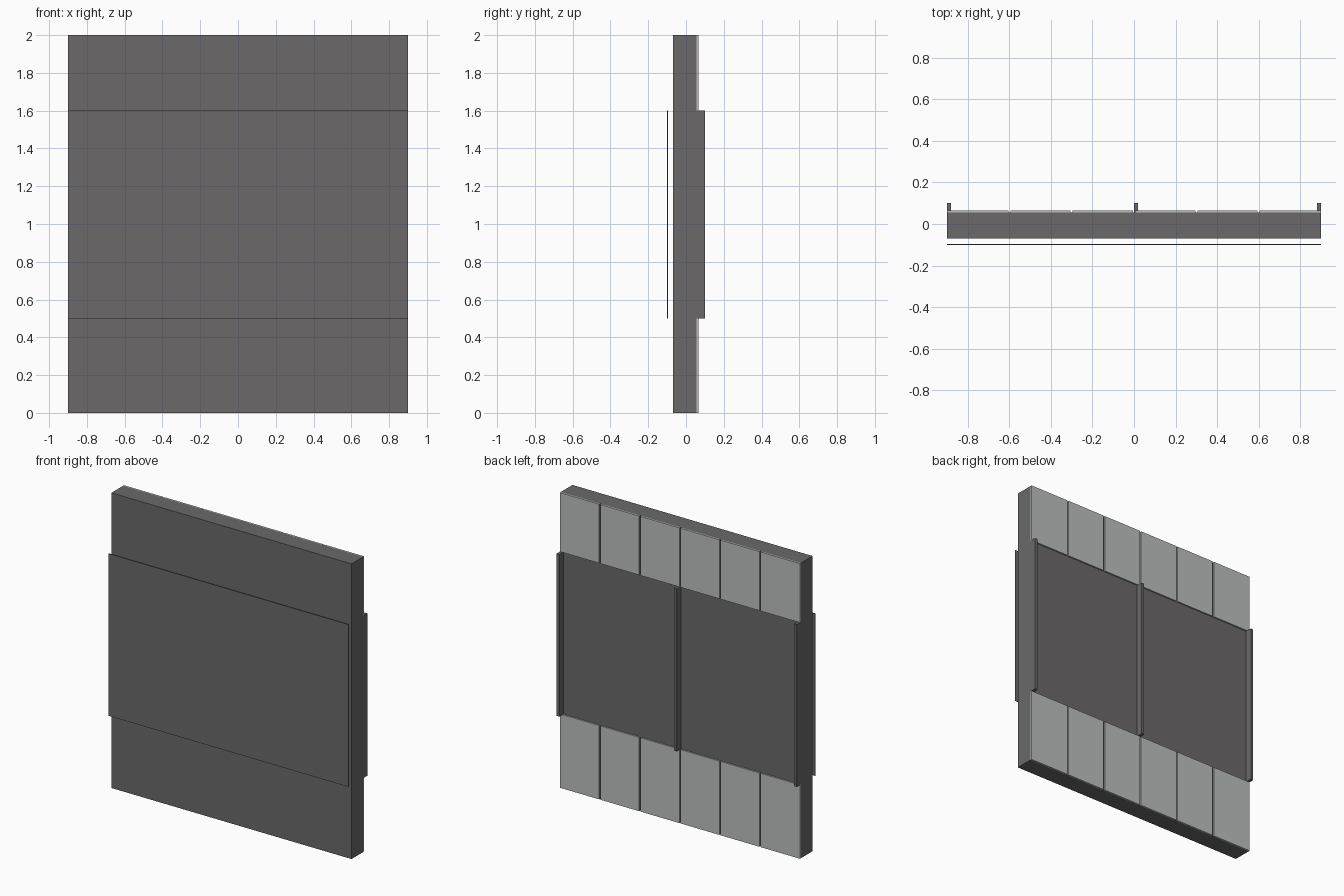
import bpy
import bmesh
from mathutils import Vector

cube = bpy.data.objects.get("Cube")
if cube:
    bpy.data.objects.remove(cube, do_unlink=True)


def make_material(name, rgb):
    mat = bpy.data.materials.new(name)
    mat.use_nodes = True
    colour = (*rgb, 1.0)
    mat.diffuse_color = colour
    mat.node_tree.nodes["Principled BSDF"].inputs["Base Color"].default_value = colour
    return mat


DARK = make_material("dark grey", (0.147, 0.141, 0.142))
LIGHT = make_material("light grey", (0.51, 0.525, 0.52))


def box(name, x, y, z, mat):
    """Box spanning the (min, max) pairs on each axis."""
    bm = bmesh.new()
    bmesh.ops.create_cube(bm, size=1.0)
    size = Vector([b - a for a, b in (x, y, z)])
    centre = Vector([(a + b) / 2 for a, b in (x, y, z)])
    bmesh.ops.scale(bm, vec=size, verts=bm.verts)
    mesh = bpy.data.meshes.new(name)
    bm.to_mesh(mesh)
    bm.free()
    mesh.materials.append(mat)
    obj = bpy.data.objects.new(name, mesh)
    obj.location = centre
    bpy.context.collection.objects.link(obj)
    return obj


HALF = 0.9
BAND = (0.5, 1.6)      # height of the middle band
BACK = 0.055           # rear face of the wall

# Solid wall slab
box("wall_slab", (-HALF, HALF), (-0.07, BACK), (0, 2), DARK)

# Thin sheet floating in front of the middle band
box("front_sheet", (-HALF, HALF), (-0.1, -0.096), BAND, DARK)

# Upright battens on the rear of the middle band
for name, x0 in (("right", -HALF), ("middle", 0.0), ("left", HALF - 0.02)):
    box(f"{name}_batten", (x0, x0 + 0.02), (BACK, 0.1), BAND, DARK)

# Two rows of six cladding tiles on the rear, split by narrow joints
JOINT = 0.01
STEP = 2 * HALF / 6
for row, z in (("lower", (0, BAND[0])), ("upper", (BAND[1], 2))):
    for i in range(6):
        x0 = -HALF + i * STEP
        left = x0 + (JOINT / 2 if i > 0 else 0)
        right = x0 + STEP - (JOINT / 2 if i < 5 else 0)
        box(f"{row}_tile_{i + 1}", (left, right), (BACK, 0.065), z, LIGHT)
